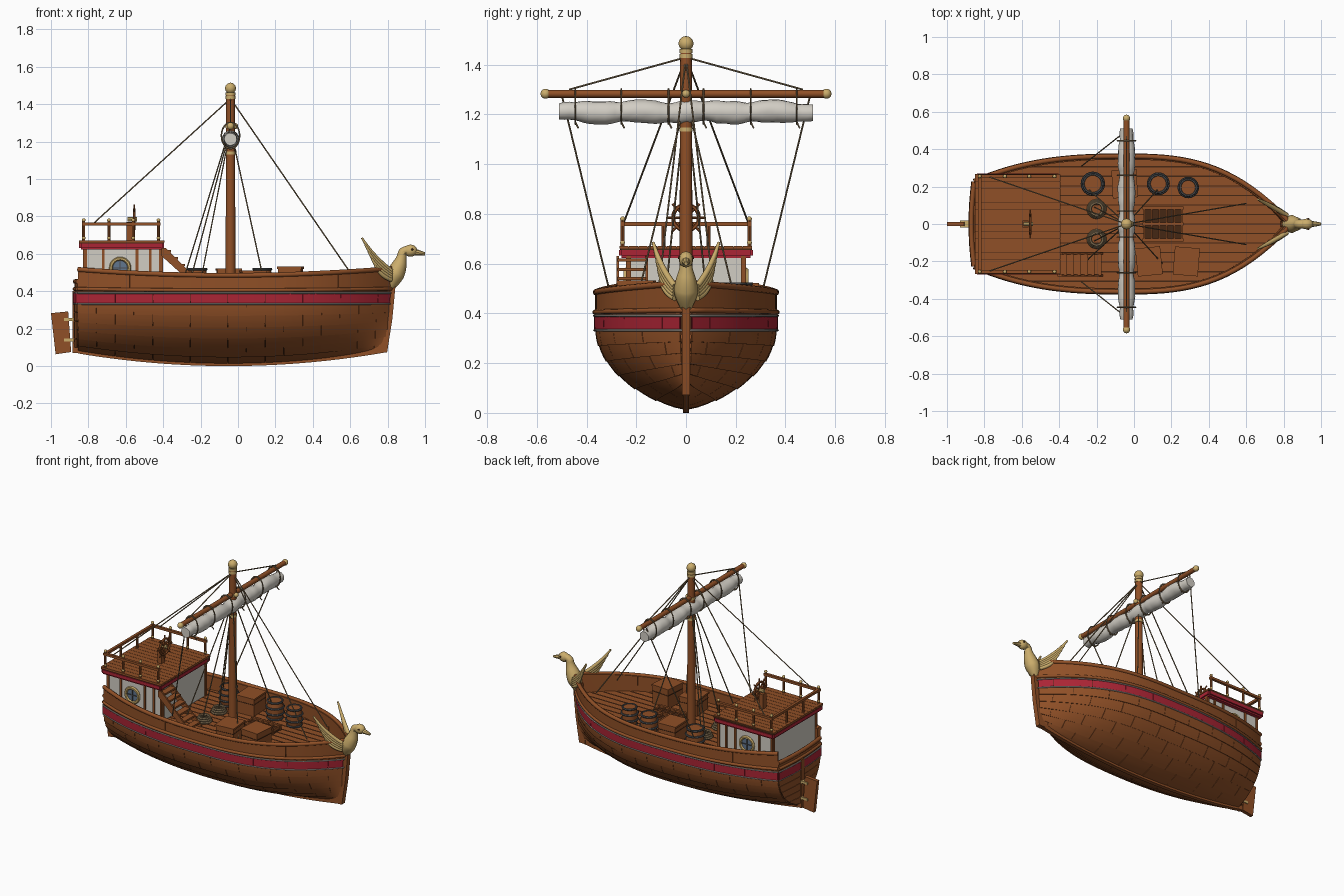
import bpy, bmesh, math, random
from mathutils import Vector as V, Matrix

random.seed(4)
if bpy.data.objects.get("Cube"):
    bpy.data.objects.remove(bpy.data.objects["Cube"])
MATS = []
def material(name, *rgb):
    m = bpy.data.materials.new(name)
    m.use_nodes, m.diffuse_color = True, (*rgb, 1)
    m.node_tree.nodes["Principled BSDF"].inputs["Base Color"].default_value = (*rgb, 1)
    MATS.append(m)
    return len(MATS) - 1
WOOD, DARK = material("warm wood", .28, .08, .02), material("dark wood", .06, .02, .007)
RED, GOLD = material("red paint", .41, .018, .035), material("gold", .6, .42, .15)
WHITE, ROPE = material("off white", .64, .61, .55), material("rope", .24, .17, .09)
IRON, GLASS = material("iron", .07, .075, .08), material("blue glass", .12, .18, .27)
GREY = material("pale grey", .33, .3, .27)

# helpers
def link(name, data):
    ob = bpy.data.objects.new(name, data)
    bpy.context.collection.objects.link(ob)
    bpy.ops.object.select_all(action='DESELECT')
    ob.select_set(True)
    bpy.context.view_layer.objects.active = ob
    return ob
def finish(name, bm, mirror=False, thick=0):
    me = bpy.data.meshes.new(name)
    bm.to_mesh(me)
    bm.free()
    for m in MATS:
        me.materials.append(m)
    ob = link(name, me)
    if thick:
        so = ob.modifiers.new("thickness", 'SOLIDIFY')
        so.thickness, so.offset = thick, -1
    if mirror:
        ob.modifiers.new("mirror", 'MIRROR').use_axis = (False, True, False)
        bpy.ops.object.convert(target='MESH')
    bpy.ops.object.shade_smooth_by_angle(angle=math.radians(35))
def paint(made, mi):
    for f in {f for v in made['verts'] for f in v.link_faces}:
        f.material_index = mi
def box(bm, x0, x1, y0, y1, z0, z1, mi, turn=0):
    m = Matrix.Translation(((x0 + x1) / 2, (y0 + y1) / 2, (z0 + z1) / 2)) @ Matrix.Rotation(turn, 4, 'Z')
    paint(bmesh.ops.create_cube(bm, size=1, matrix=m @ Matrix.Diagonal((x1 - x0, y1 - y0, z1 - z0, 1))), mi)
def rod(bm, p, q, r, mi, r2=None, n=8):
    p, q = V(p), V(q)
    m = Matrix.Translation((p + q) / 2) @ (q - p).to_track_quat('Z', 'Y').to_matrix().to_4x4()
    paint(bmesh.ops.create_cone(bm, cap_ends=True, segments=n, radius1=r, radius2=r if r2 is None else r2,
                                depth=(q - p).length, matrix=m), mi)
def ball(bm, c, r, mi, scale=(1, 1, 1)):
    m = Matrix.Translation(c) @ Matrix.Diagonal((*scale, 1))
    paint(bmesh.ops.create_uvsphere(bm, u_segments=14, v_segments=9, radius=r, matrix=m), mi)
def patch(bm, f, u0, u1, v0, v1, nu, nv, mi):
    g = [[bm.verts.new(f(u0 + (u1-u0) * i / nu, v0 + (v1-v0) * j / nv)) for j in range(nv + 1)] for i in range(nu + 1)]
    for i in range(nu):
        for j in range(nv):
            bm.faces.new([g[i][j], g[i][j+1], g[i+1][j+1], g[i+1][j]]).material_index = mi
def ring(bm, c, axis, R, r, mi, tall=1):
    rot = V(axis).to_track_quat('Z', 'Y')
    def torus(b, a):
        p = rot @ V(((R + r * math.cos(b)) * math.cos(a), (R + r * math.cos(b)) * math.sin(a), r * math.sin(b)))
        return V(c) + V((p.x, p.y, p.z * tall))
    patch(bm, torus, 0, math.tau, 0, math.tau, 6, 24, mi)
    bmesh.ops.remove_doubles(bm, verts=bm.verts[-175:], dist=.0001)
def prism(bm, pts, y0, y1, mi):
    f = bm.faces.new([bm.verts.new((x, y0, z)) for x, z in pts])
    new = bmesh.ops.extrude_face_region(bm, geom=[f])['geom']
    vs = [v for v in new if isinstance(v, bmesh.types.BMVert)]
    bmesh.ops.translate(bm, verts=vs, vec=(0, y1 - y0, 0))
    paint({'verts': vs + list(f.verts) if f.is_valid else vs}, mi)
    bmesh.ops.recalc_face_normals(bm, faces=list({f for v in vs for f in v.link_faces}))
def tube(name, pts, radii, mi, kind='NURBS'):
    cu = bpy.data.curves.new(name, 'CURVE')
    cu.dimensions, cu.bevel_depth, cu.bevel_resolution, cu.use_fill_caps = '3D', 1, 2, True
    sp = cu.splines.new(kind)
    sp.points.add(len(pts) - 1)
    for p, c, r in zip(sp.points, pts, radii):
        p.co, p.radius = (*c, 1), r
    sp.use_endpoint_u, sp.order_u, sp.use_smooth = True, 3, True
    cu.materials.append(MATS[mi])
    link(name, cu)
    bpy.ops.object.convert(target='MESH')

# hull shape
STERN, BOW, BAND, DECK, WIDE = -.855, .812, .335, .40, .362
def beam(x):
    if x > -.05:
        return WIDE * max(0, 1 - ((x + .05) / .88) ** 2.8)
    return WIDE * (1 - .38 * ((-.05 - x) / .81) ** 2.6)
def lift(x): return ((x + .05) / .85) ** 2
def keel(x): return .075 * lift(x)
def sheer(x): return .485 + .035 * lift(x)
def side(x, z):
    k = keel(x) + .02
    t = min(1, max(0, (z - k) / (.36 - k)))
    y = beam(x) * math.sin(math.pi / 2 * t ** (.68 + .5 * max(0, x) ** 3))
    return V((x - .04 * max(0, x / .84) ** 4 * (1 - z / .4), y, z))
def hull(x, z, off=0):
    e = .002
    n = (side(x, z + e) - side(x, z - e)).cross(side(x + e, z) - side(x - e, z))
    return side(x, z) + n.normalized() * off
def strake(x, v, off=0):
    k = keel(x) + .02
    return hull(x, k + (BAND - k) * v ** 1.25, off)
def transom(s, z, off=0):
    return V((STERN - off - .015 * (1 - s * s), s * side(STERN, z).y, z))

bm = bmesh.new()
patch(bm, strake, STERN, BOW, 0, 1, 40, 10, DARK)
patch(bm, hull, STERN, BOW, BAND, DECK, 40, 2, DARK)
patch(bm, transom, 0, 1, .1, DECK, 6, 12, DARK)
finish("hull_core", bm, True)

# overlapping side planks, red band and transom boards
bm, ROWS, LEN = bmesh.new(), 6, .2
for r in range(ROWS + 1):
    x = STERN - (LEN / 2 if r % 2 else 0)
    while x < BOW - .01:
        a, b = max(x, STERN) + .001, min(x + LEN, BOW) - .001
        x += LEN
        if r == ROWS:
            patch(bm, lambda u, z: hull(u, z, .008), a, b, BAND + .002, .388, 6, 1, RED)
        else:
            patch(bm, lambda u, v: strake(u, v, .008 - .004 * (v * ROWS - r)), a, b,
                  r / ROWS + .0015, (r + 1) / ROWS - .0015, 6, 3, WOOD)
for i in range(5):
    patch(bm, lambda s, z: transom(s, z, .006), 0, 1, .1 + i * .047, .145 + i * .047, 6, 2, WOOD)
patch(bm, lambda s, z: transom(s, z, .012), 0, 1, BAND + .002, .388, 6, 1, RED)
finish("hull_planks", bm, True, .008)

# bulwark, low across the stern
bm, STEP = bmesh.new(), (BOW - STERN) / 6
for i in range(6):
    patch(bm, lambda x, v: hull(x, .39 + (sheer(x) - .39) * v, .003), STERN + i * STEP + .001,
          STERN + (i + 1) * STEP - .001, 0, 1, 8, 2, WOOD)
patch(bm, lambda s, z: transom(s, z, .004), 0, 1, .39, .45, 6, 2, WOOD)
finish("bulwark", bm, True, .022)

# rails and trims round the hull
XS = [STERN + (BOW - STERN) * i / 36 for i in range(37)]
for name, height, back, r, off, mi in (
        ("top_rail", sheer, .452, .013, 0, WOOD), ("wale", lambda x: .405 + .008 * lift(x), .412, .01, .005, WOOD),
        ("upper_trim", lambda x: .391, .391, .0045, .008, GREY), ("lower_trim", lambda x: .333, .333, .0045, .008, GREY)):
    half = [hull(x, height(x), off) for x in XS]
    tube(name, half + [V((p.x, -p.y, p.z)) for p in half[::-1]], [r] * 74, mi, 'POLY')
    tube(name + "_stern", [transom(s / 4, back, off) for s in range(-4, 5)], [r] * 9, mi, 'POLY')

# keel, stem, stern post and rudder
bm = bmesh.new()
prism(bm, [(x, keel(x)) for x in XS[:-1]] + [(x, keel(x) + .04) for x in XS[-2::-1]], -.013, .013, WOOD)
prism(bm, [(.75, .07), (.797, .072), (.825, .25), (.845, .46), (.79, .47), (.77, .25)], -.017, .017, WOOD)
prism(bm, [(-.885, .07), (-.85, .07), (-.85, .4), (-.885, .4)], -.014, .014, WOOD)
prism(bm, [(-1, .283), (-.908, .292), (-.892, .075), (-.975, .063)], -.012, .012, WOOD)
for z in (.14, .25):
    box(bm, -.93, -.88, -.018, .018, z - .008, z + .008, GOLD)
finish("keel_and_rudder", bm)

# main deck planks over a dark base
bm = bmesh.new()
base = [(x, beam(x) - .004) for x in XS]
bm.faces.new([bm.verts.new((x, -y, DECK - .004)) for x, y in base] +
             [bm.verts.new((x, y, DECK - .004)) for x, y in base[::-1]]).material_index = DARK
def fore(y): return -.06 + .88 * max(0, 1 - abs(y) / WIDE) ** (1 / 2.8)
def aft(y): return max(STERN, -.05 - .81 * (max(0, 1 - abs(y) / WIDE) / .38) ** (1 / 2.6))
for i in range(-7, 7):
    a, b = i * .051 + .003, (i + 1) * .051 - .003
    bm.faces.new([bm.verts.new(p) for p in ((aft(a), a, DECK), (fore(a), a, DECK), (fore(b), b, DECK), (aft(b), b, DECK))])
finish("main_deck", bm)

# stern cabin with round windows
bm = bmesh.new()
box(bm, -.82, -.41, -.235, .235, DECK, .63, WHITE)
for s in (-1, 1):
    for x in (-.815, -.72, -.54, -.47, -.415):
        box(bm, x - .007, x + .007, s * .237 - .005, s * .237 + .005, DECK, .63, WOOD)
    for x in (-.822, -.408):
        box(bm, x - .006, x + .006, s * .23 - .009, s * .23 + .009, DECK, .63, WOOD)
    rod(bm, (-.63, s * .233, .525), (-.63, s * .241, .525), .045, GLASS, n=24)
    ring(bm, (-.63, s * .242, .525), (0, 1, 0), .049, .01, GOLD)
    box(bm, -.633, -.627, s * .242 - .003, s * .242 + .003, .48, .57, IRON)
    box(bm, -.675, -.585, s * .242 - .003, s * .242 + .003, .522, .528, IRON)
finish("cabin", bm)
bm = bmesh.new()
box(bm, -.85, -.395, -.27, .27, .622, .664, RED)
bmesh.ops.bevel(bm, geom=bm.edges[:], offset=.01, segments=2, affect='EDGES', material=-1)
box(bm, -.849, -.396, -.266, .266, .655, .668, DARK)
for i in range(14):
    box(bm, -.851, -.394, -.267 + i * .0382, -.267 + (i + 1) * .0382 - .002, .66, .671, WOOD)
finish("cabin_roof", bm)

# roof railing
bm = bmesh.new()
for s in (-1, 1):
    for x in (-.825, -.69, -.56, -.425):
        rod(bm, (x, s * .255, .665), (x, s * .255, .775), .008, WOOD)
        ball(bm, (x, s * .255, .78), .01, GOLD)
        ball(bm, (x, s * .255, .685), .01, GOLD)
    box(bm, -.835, -.415, s * .255 - .009, s * .255 + .009, .752, .768, WOOD)
    rod(bm, (-.825, s * .09, .665), (-.825, s * .09, .76), .008, WOOD)
box(bm, -.834, -.816, -.255, .255, .752, .768, WOOD)
finish("roof_railing", bm)

# steering wheel
bm = bmesh.new()
box(bm, -.595, -.565, -.02, .02, .665, .77, WOOD)
ring(bm, (-.555, 0, .785), (1, 0, 0), .052, .008, WOOD)
rod(bm, (-.59, 0, .785), (-.54, 0, .785), .012, GOLD)
for i in range(8):
    a = math.tau * i / 8
    rod(bm, (-.555, 0, .785), (-.555, .078 * math.cos(a), .785 + .078 * math.sin(a)), .005, WOOD)
finish("steering_wheel", bm)

# stairs down to the deck
bm = bmesh.new()
for i in range(6):
    box(bm, -.4 + i * .037, -.358 + i * .037, -.275, -.16, .608 - i * .037, .62 - i * .037, WOOD)
for y in (-.28, -.163):
    prism(bm, [(-.41, .63), (-.385, .63), (-.165, .41), (-.165, DECK), (-.2, DECK), (-.41, .59)], y, y + .01, WOOD)
finish("stairs", bm)

# mast and yard
bm = bmesh.new()
rod(bm, (-.04, 0, DECK), (-.04, 0, 1.46), .027, WOOD, .023, 16)
for z, r in ((1.14, .027), (1.28, .026), (1.435, .026), (1.455, .026)):
    rod(bm, (-.04, 0, z - .008), (-.04, 0, z + .008), r, GOLD, n=16)
ball(bm, (-.04, 0, 1.485), .03, GOLD)
rod(bm, (-.04, -.56, 1.283), (-.04, .56, 1.283), .016, WOOD, n=12)
for s in (-1, 1):
    ball(bm, (-.04, s * .565, 1.283), .02, GOLD)
ball(bm, (-.015, 0, 1.283), .016, GOLD)
finish("mast_and_yard", bm)

# furled sail, pinched under each tie and at its ends
TIES = [s * y for s in (-1, 1) for y in (.07, .26, .445)]
bm = bmesh.new()
def cloth(a, y):
    pinch = min(1, min(abs(y - t) for t in TIES) / .05)
    r = .037 + .009 * pinch - .012 * max(0, abs(y) - .44) / .065 + random.uniform(-.0015, .0015)
    return V((-.04 + r * math.sin(a), y, 1.21 + .004 * math.sin(y * 23) - r * math.cos(a)))
patch(bm, cloth, 0, math.tau, -.51, .51, 16, 50, WHITE)
bmesh.ops.remove_doubles(bm, verts=bm.verts, dist=.004)
bmesh.ops.holes_fill(bm, edges=[e for e in bm.edges if e.is_boundary], sides=0)
paint({'verts': bm.verts}, WHITE)
bmesh.ops.recalc_face_normals(bm, faces=bm.faces)
finish("furled_sail", bm)

# sail ties, rigging and deck coils
bm, TOP, MID = bmesh.new(), (-.04, 0, 1.43), (-.04, 0, 1.27)
for y in TIES:
    ring(bm, (-.04, y, 1.232), (0, 1, 0), .049, .004, ROPE, 1.4)
    rod(bm, (-.02, y, 1.17), (-.01, y + .012, 1.145), .0035, ROPE)
for s in (-1, 1):
    for p, q in ((TOP, (-.04, s * .47, 1.3)), ((-.04, s * .5, 1.28), (-.28, s * .31, .5)), (TOP, (-.77, s * .25, .765)),
                 (TOP, (.6, s * .11, .5)), (MID, (-.27, s * .21, DECK)), (MID, (.15, s * .21, DECK)), (MID, (-.21, s * .09, DECK))):
        rod(bm, p, q, .0037, ROPE, n=6)
    for k in range(3):
        ring(bm, (-.2, s * .08, DECK + .008 + k * .012), (0, 0, 1), .045 - k * .006, .008, ROPE)
finish("rigging", bm)

# barrels
bm = bmesh.new()
for x, y, r in ((-.22, .215, .06), (.13, .215, .056), (.29, .195, .052)):
    for z, a, b in ((0, .8, .95), (.04, .95, .95), (.08, .95, .8)):
        rod(bm, (x, y, DECK + z), (x, y, DECK + z + .04), r * a, WOOD, r * b, 16)
    for z, a in ((.005, .84), (.04, .97), (.08, .97), (.118, .84)):
        ring(bm, (x, y, DECK + z), (0, 0, 1), r * a, .007, IRON)
finish("barrels", bm)

# crates and hatch
bm = bmesh.new()
for x, y, h, t in ((.08, -.2, .1, .1), (.28, -.2, .12, -.08), (-.05, .215, .11, .05)):
    for grow, z0, z1, mi in ((0, 0, h, WOOD), (.002, h * .7, h * .74, DARK), (.005, h, h + .012, WOOD)):
        box(bm, x - .062 - grow, x + .062 + grow, y - .07 - grow, y + .07 + grow, DECK + z0, DECK + z1, mi, t)
box(bm, .05, .26, -.085, .085, DECK, .42, DARK)
for i in range(6):
    box(bm, .05 + i * .04, .06 + i * .04, -.08, .08, .415, .43, WOOD)
for y in (-.085, 0, .085):
    box(bm, .045, .265, y - .008, y + .008, DECK, .435, WOOD)
finish("crates_and_hatch", bm)

# bird figurehead with fanned wings
tube("figurehead_neck", [(.815, 0, .41), (.83, 0, .47), (.86, 0, .53), (.875, 0, .58), (.88, 0, .62), (.925, 0, .62)],
     [.016, .052, .044, .026, .022, .026], GOLD)
bm = bmesh.new()
ball(bm, (.922, 0, .617), .034, GOLD, (1.1, .85, .95))
rod(bm, (.945, 0, .61), (1, 0, .6), .018, GOLD, .008)
for s in (-1, 1):
    ball(bm, (.932, s * .027, .624), .006, DARK)
    for i in range(5):
        tip = V((.663 + i * .017, s * (.132 - i * .007), .685 - i * .036))
        root = V((.82, s * .045, .51 - i * .012))
        tube("wing_feather", [root, (root + tip) / 2 + V((-.015, s * .012, -.02)), tip], [.012, .014, .006], GOLD)
finish("figurehead_head", bm)
